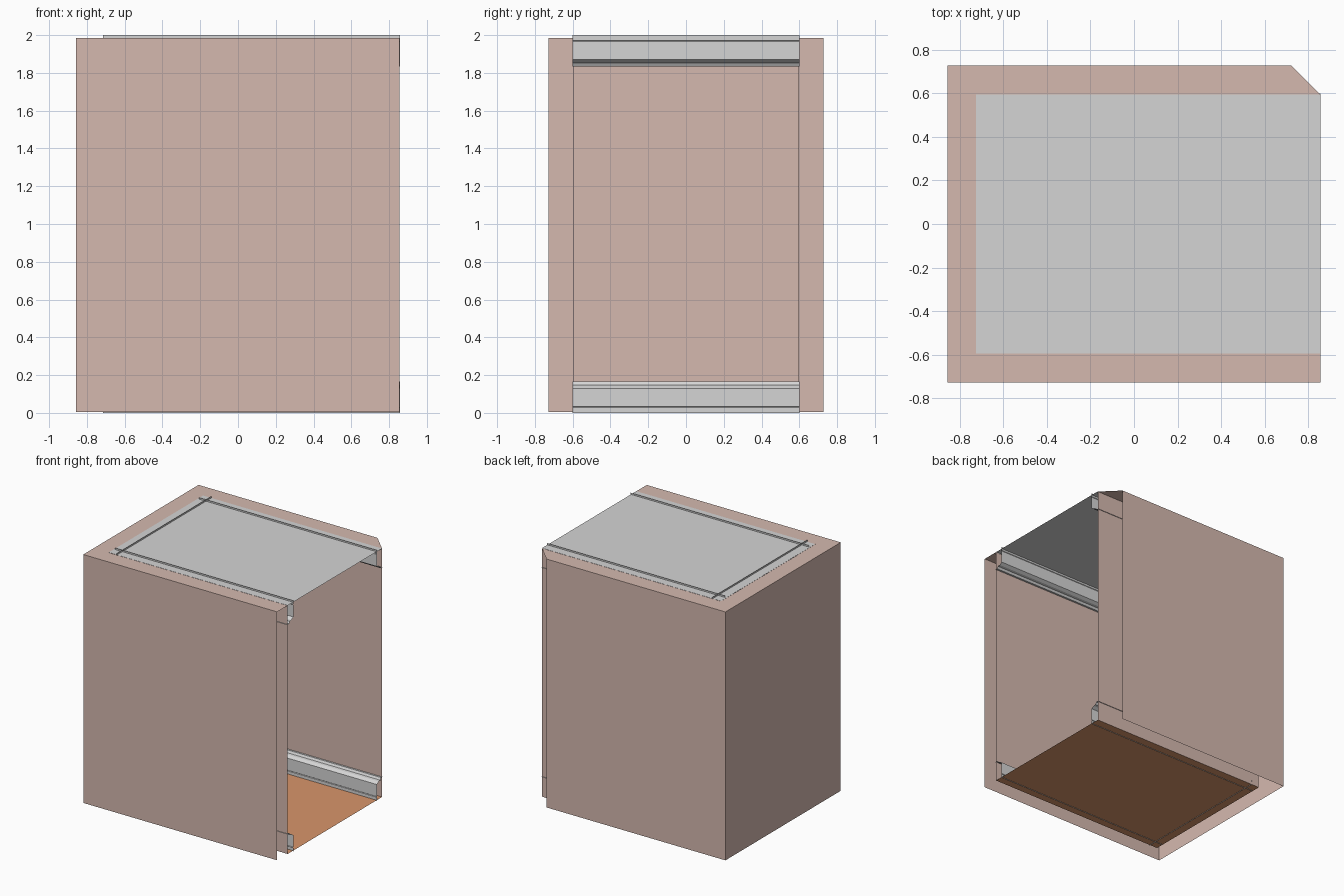
import bpy

cube = bpy.data.objects.get("Cube")
if cube:
    bpy.data.objects.remove(cube, do_unlink=True)


def linear(c):
    c /= 255
    return c / 12.92 if c <= 0.04045 else ((c + 0.055) / 1.055) ** 2.4


def material(name, *rgb):
    m = bpy.data.materials.new(name)
    m.use_nodes = True
    colour = (*map(linear, rgb), 1)
    m.diffuse_color = colour
    m.node_tree.nodes["Principled BSDF"].inputs["Base Color"].default_value = colour
    return m


wall_pink = material("wall pink", 213, 185, 175)
light_grey = material("light grey", 213, 213, 213)
floor_orange = material("floor orange", 216, 149, 106)


def add(name, verts, faces, mat):
    mesh = bpy.data.meshes.new(name)
    mesh.from_pydata(verts, [], faces)
    mesh.materials.append(mat)
    obj = bpy.data.objects.new(name, mesh)
    bpy.context.collection.objects.link(obj)
    return obj


def ribbon(name, start, end, mat):
    """Sheet joining two matching rows of points."""
    n = len(start)
    faces = [(i, i + 1, n + i + 1, n + i) for i in range(n - 1)]
    return add(name, start + end, faces, mat)


# Main sizes
OPEN, LEFT_IN, LEFT_OUT = 0.855, -0.725, -0.857
IN, OUT, CHAMFER = 0.595, 0.727, 0.722
BASE, TOP = 0.004, 1.986


def at(points, z):
    return [(x, y, z) for x, y in points]


# Hollow walls: outer skin, inner skin and the cap joining them on top
outer = [(CHAMFER, OUT), (LEFT_OUT, OUT), (LEFT_OUT, -OUT), (OPEN, -OUT)]
inner = [(OPEN, -IN), (LEFT_IN, -IN), (LEFT_IN, IN), (OPEN, IN)]
ribbon("outer_walls", at(outer, BASE), at(outer, TOP), wall_pink)
ribbon("inner_walls", at(inner, BASE), at(inner, TOP), wall_pink)
cap = at(outer, TOP) + at(inner, TOP)
add("wall_top", cap, [(0, 1, 6, 7), (1, 2, 5, 6), (2, 3, 4, 5)], wall_pink)

# Floor and ceiling sheets
add("floor", at(inner, BASE), [(0, 3, 2, 1)], floor_orange)
add("ceiling", at(inner, TOP + 0.001), [(0, 3, 2, 1)], light_grey)

# Moulding profile: distance from the wall, height from the floor
profile = [(0.073, 0), (0.073, 0.028), (0.069, 0.031), (0.073, 0.034),
           (0.073, 0.13), (0.05, 0.145), (0.03, 0.148), (0.02, 0.165), (0, 0.165)]


def trim(name, place, start, end):
    for kind, flip in (("baseboard", False), ("cornice", True)):
        rows = [[(*place(d, t), 2 - h if flip else h) for d, h in profile]
                for t in (start, end)]
        ribbon(f"{name}_{kind}", rows[0], rows[1], light_grey)


# Mouldings along the three walls
trim("front", lambda d, x: (x, d - 0.6), -0.715, OPEN + 0.002)
trim("back", lambda d, x: (x, 0.6 - d), -0.715, OPEN + 0.002)
trim("left", lambda d, y: (LEFT_IN + d, y), -0.6, 0.6)
